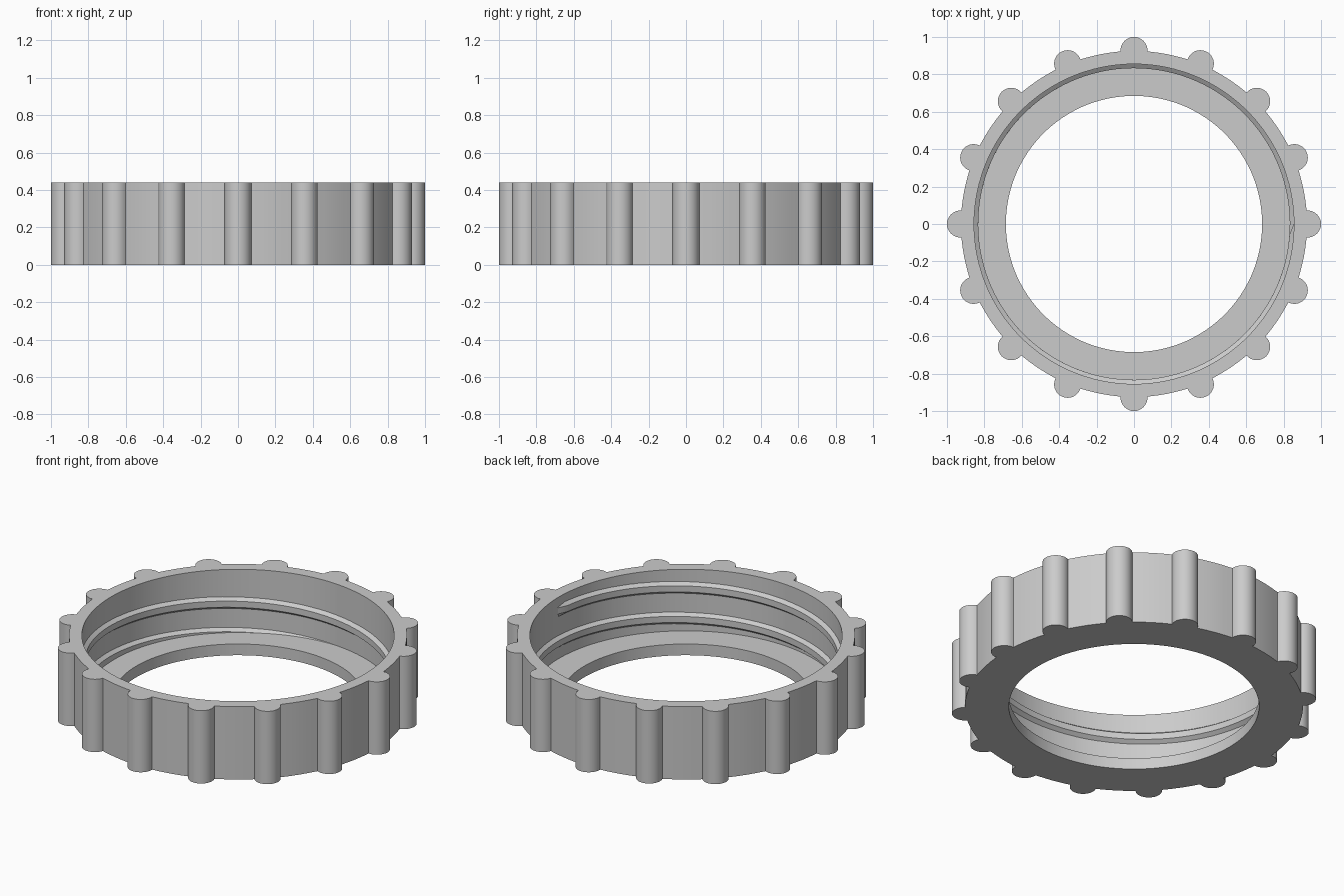
import bpy, bmesh, math
from math import sin, cos, pi, radians

cube = bpy.data.objects.get("Cube")
if cube:
    bpy.data.objects.remove(cube)

HEIGHT, FLOOR = 0.44, 0.068
R_OUT, R_WALL, R_HOLE = 0.925, 0.855, 0.685
RIDGES, RIDGE_R, RIDGE_C = 16, 0.072, 0.928
PITCH, CREST = 0.185, 0.833

grey = bpy.data.materials.new("light_grey")
grey.use_nodes = True
colour = (0.6, 0.6, 0.6, 1)
grey.diffuse_color = colour
grey.node_tree.nodes["Principled BSDF"].inputs["Base Color"].default_value = colour


def loft(name, loops, ring):
    """Join equal loops with quads; ring closes the stack, otherwise cap it."""
    bm = bmesh.new()
    rows = [[bm.verts.new(p) for p in loop] for loop in loops]
    n = len(rows[0])
    for i in range(len(rows) if ring else len(rows) - 1):
        a, b = rows[i], rows[(i + 1) % len(rows)]
        for j in range(n):
            k = (j + 1) % n
            bm.faces.new((a[j], a[k], b[k], b[j]))
    if not ring:
        bm.faces.new(rows[0])
        bm.faces.new(rows[-1])
    bmesh.ops.recalc_face_normals(bm, faces=bm.faces)
    mesh = bpy.data.meshes.new(name)
    bm.to_mesh(mesh)
    bm.free()
    mesh.materials.append(grey)
    obj = bpy.data.objects.new(name, mesh)
    bpy.context.collection.objects.link(obj)
    bpy.ops.object.select_all(action='DESELECT')
    obj.select_set(True)
    bpy.context.view_layer.objects.active = obj
    bpy.ops.object.shade_smooth_by_angle(angle=radians(30))
    return obj


# Grip outline: a rounded ridge, then a stretch of plain cylinder, repeated
outline = []
step = 2 * pi / RIDGES
for i in range(RIDGES):
    turn = i * step
    for j in range(17):
        phi = radians(-94 + 188 * j / 16)
        x, y = RIDGE_C + RIDGE_R * cos(phi), RIDGE_R * sin(phi)
        outline.append((math.hypot(x, y), turn + math.atan2(y, x)))
    edge = math.atan2(y, x)
    for j in range(1, 4):
        outline.append((R_OUT, turn + edge + (step - 2 * edge) * j / 4))


def section(z, radius=None):
    return [((radius or r) * cos(a), (radius or r) * sin(a), z) for r, a in outline]


# Cap body: gripped outer wall, bore and an inward floor flange
loft("ring_body", [section(0), section(HEIGHT), section(HEIGHT, R_WALL),
                   section(FLOOR, R_WALL), section(FLOOR, R_HOLE),
                   section(0, R_HOLE)], True)

# Internal thread: right-handed helix rising out of the floor, tapered at its end
START, END, TAPER = -275, 360, 4
angles = [START + (END - START) * i / 212 for i in range(212)]
angles = [a for a in angles if a < END - TAPER] + [END - TAPER, END]
root = R_WALL + 0.003
loops = []
for deg in angles:
    top = 0.28 + PITCH * (deg - 135) / 360
    crest = CREST if deg < END else R_WALL - 0.001
    profile = ((root, 0), (crest, 0.018), (crest, 0.055), (root, 0.075))
    a = radians(deg)
    loops.append([(r * cos(a), r * sin(a), max(top - d, 0.03 - d * 0.1))
                  for r, d in profile])
loft("inner_thread", loops, False)
